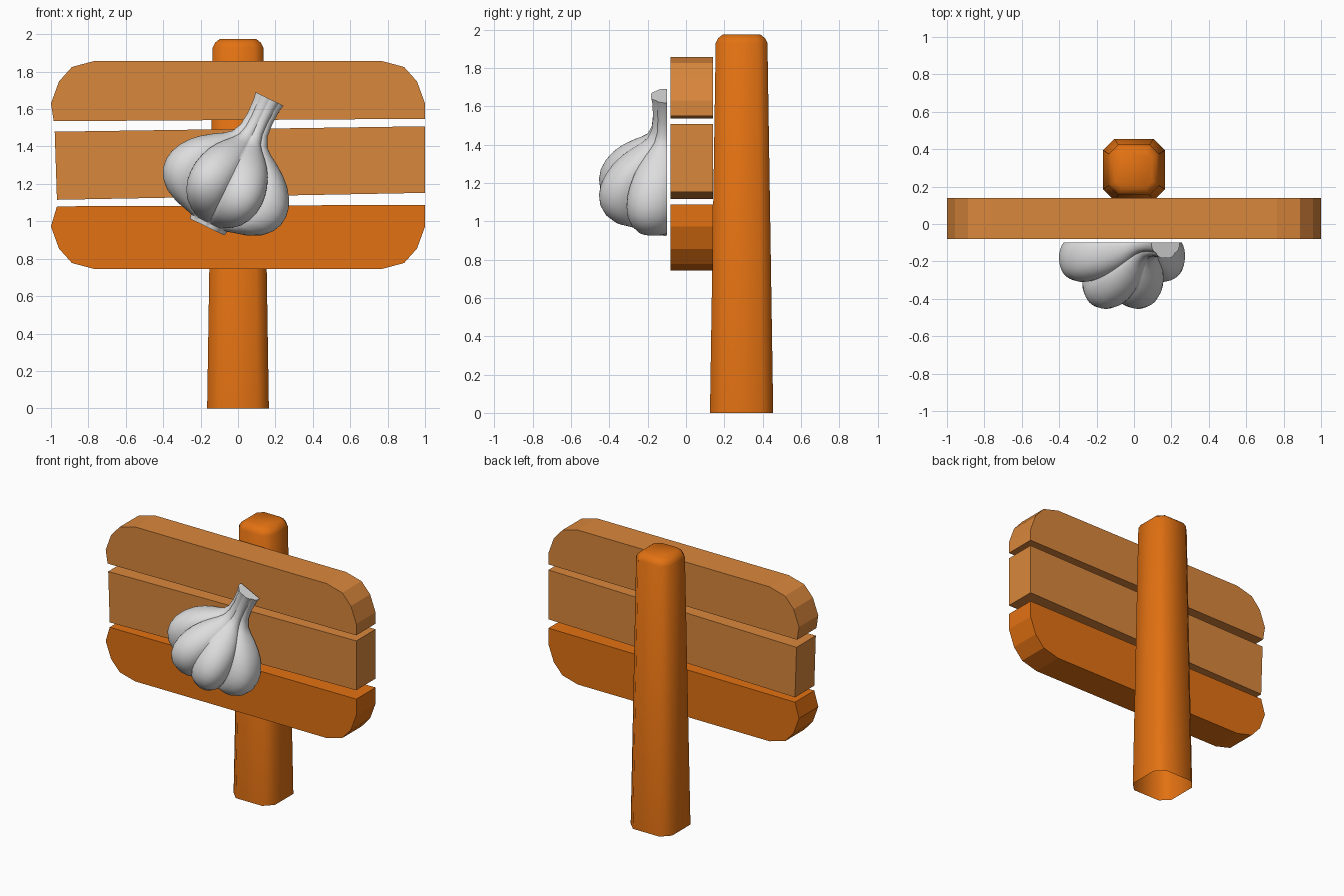
import bpy, bmesh, math
from mathutils import Vector

if "Cube" in bpy.data.objects:
    bpy.data.objects.remove(bpy.data.objects["Cube"])


def material(name, rgb):
    m = bpy.data.materials.new(name)
    m.diffuse_color = (*rgb, 1)
    m.use_nodes = True
    m.node_tree.nodes["Principled BSDF"].inputs["Base Color"].default_value = m.diffuse_color
    return m


ORANGE = material("orange wood", (0.76, 0.165, 0.006))
LIGHT = material("light wood", (0.70, 0.242, 0.045))
WHITE = material("garlic white", (0.72, 0.72, 0.72))


def finish(name, bm, mat, smooth=None):
    me = bpy.data.meshes.new(name)
    bm.normal_update()
    bm.to_mesh(me)
    bm.free()
    me.materials.append(mat)
    ob = bpy.data.objects.new(name, me)
    bpy.context.collection.objects.link(ob)
    if smooth:
        bpy.ops.object.select_all(action='DESELECT')
        ob.select_set(True)
        bpy.context.view_layer.objects.active = ob
        bpy.ops.object.shade_smooth_by_angle(angle=math.radians(smooth))
    return ob


def plank(name, outline, mat):
    """Extrude an x-z outline through the thickness of the board."""
    bm = bmesh.new()
    face = bm.faces.new([bm.verts.new((x, -0.08, z)) for x, z in outline])
    ext = bmesh.ops.extrude_face_region(bm, geom=[face], use_keep_orig=True)
    moved = [g for g in ext["geom"] if isinstance(g, bmesh.types.BMVert)]
    bmesh.ops.translate(bm, verts=moved, vec=(0, 0.22, 0))
    bmesh.ops.recalc_face_normals(bm, faces=bm.faces)
    return finish(name, bm, mat)


def loft(bm, rings, closed):
    """Bridge successive rings of points with quads; returns the vertex rings."""
    vr = [[bm.verts.new(p) for p in ring] for ring in rings]
    n = len(vr[0])
    for a, b in zip(vr, vr[1:]):
        for i in range(n if closed else n - 1):
            j = (i + 1) % n
            bm.faces.new((a[i], a[j], b[j], b[i]))
    return vr


# Three boards, the outer two with rounded corners
corner = [(1.0, 0.0), (0.957, 0.118), (0.888, 0.195), (0.765, 0.228)]
top_arc = [(x, 1.63 + d) for x, d in corner]
low_arc = [(x, 0.972 - d) for x, d in corner]


def mirrored(arc):
    return arc + [(-x, z) for x, z in reversed(arc)]


plank("top_board", [(-0.985, 1.535), (1.0, 1.548)] + mirrored(top_arc), LIGHT)
plank("middle_board", [(-0.968, 1.115), (1.0, 1.152), (1.0, 1.508), (-0.98, 1.479)], LIGHT)
plank("bottom_board", [(-0.968, 1.08), (1.0, 1.088)] + mirrored(low_arc), ORANGE)


# Tapered post with chamfered corners and top, open on the ground
def post_ring(h, c, z):
    pts = [(h, -h + c), (h, h - c), (h - c, h), (-h + c, h),
           (-h, h - c), (-h, -h + c), (-h + c, -h), (h - c, -h)]
    return [(x, y + 0.29, z) for x, y in pts]


bm = bmesh.new()
rings = loft(bm, [post_ring(0.165, 0.06, 0), post_ring(0.135, 0.05, 1.93),
                  post_ring(0.122, 0.045, 1.955), post_ring(0.097, 0.035, 1.975)], True)
bm.faces.new(rings[-1])
finish("post", bm, ORANGE, 50)

# Half garlic bulb: lobed half-lathe around a tilted axis
# (distance along axis, radius, lobe depth)
profile = [(-0.005, 0.02, 0), (-0.012, 0.105, 0.05), (0.012, 0.11, 0.06), (0.02, 0.14, 0.2),
           (0.04, 0.22, 0.28), (0.075, 0.295, 0.28), (0.12, 0.342, 0.25), (0.17, 0.367, 0.23),
           (0.22, 0.373, 0.22), (0.27, 0.364, 0.21), (0.32, 0.34, 0.2), (0.37, 0.302, 0.19),
           (0.41, 0.258, 0.18), (0.45, 0.2, 0.18), (0.48, 0.148, 0.17), (0.51, 0.108, 0.16),
           (0.56, 0.083, 0.15), (0.63, 0.075, 0.12), (0.71, 0.078, 0.1), (0.75, 0.085, 0.08)]
root = Vector((-0.16, -0.10, 0.98))
axis = Vector((0.438, 0, 0.899))
side = Vector((0.899, 0, -0.438))
front = Vector((0, -1, 0))
STEPS = 64


def garlic_ring(s, r, depth):
    ring = []
    for i in range(STEPS + 1):
        t = math.pi * i / STEPS
        groove = 1 - abs(math.sin(4 * t)) ** 0.8
        if abs(t - math.pi / 2) < math.pi / 8:
            groove *= 0.75                      # shallower groove in front
        if t < math.pi / 8 or t > math.pi * 7 / 8:
            groove *= 0.5                       # outer lobes stay full at the board
        rr = r * (1 - depth * groove)
        ring.append(root + axis * s + side * rr * math.cos(t) + front * rr * math.sin(t))
    return ring


bm = bmesh.new()
rings = loft(bm, [garlic_ring(*p) for p in profile], False)
bm.faces.new(rings[0][::-1])
bm.faces.new(rings[-1])
bmesh.ops.recalc_face_normals(bm, faces=bm.faces)
# Open shell: make sure the faces point towards the viewer
bm.normal_update()
if sum(f.normal.y * f.calc_area() for f in bm.faces) > 0:
    bmesh.ops.reverse_faces(bm, faces=bm.faces)
finish("garlic_bulb", bm, WHITE, 55)
